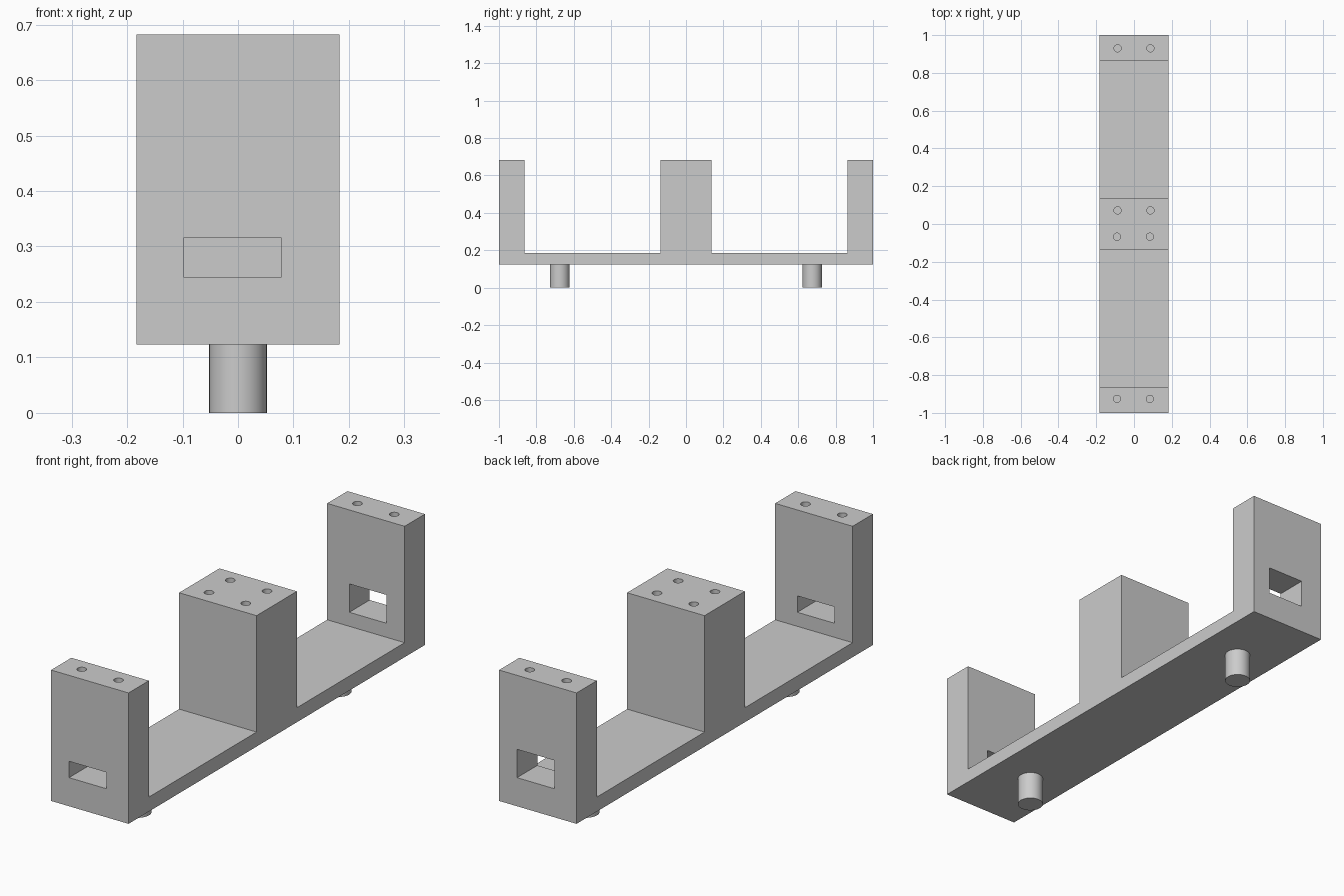
import bpy, bmesh
from math import radians
from mathutils import Matrix, Vector

cube = bpy.data.objects.get("Cube")
if cube:
    bpy.data.objects.remove(cube, do_unlink=True)

HALF_W = 0.183                      # half width of the bracket
BASE, DECK, TOP = 0.123, 0.185, 0.682
POST_IN, MID = 0.863, 0.136         # inner face of end posts, half depth of middle block

grey = bpy.data.materials.new("light grey")
grey.use_nodes = True
grey.diffuse_color = (0.6, 0.6, 0.6, 1)
grey.node_tree.nodes["Principled BSDF"].inputs["Base Color"].default_value = (0.6, 0.6, 0.6, 1)


def make_object(name, bm):
    bmesh.ops.recalc_face_normals(bm, faces=bm.faces)
    mesh = bpy.data.meshes.new(name)
    bm.to_mesh(mesh)
    bm.free()
    mesh.materials.append(grey)
    obj = bpy.data.objects.new(name, mesh)
    bpy.context.collection.objects.link(obj)
    return obj


def add_box(bm, low, high):
    low, high = Vector(low), Vector(high)
    matrix = Matrix.Translation((low + high) / 2) @ Matrix.Diagonal((high - low).to_4d())
    bmesh.ops.create_cube(bm, size=1, matrix=matrix)


def add_cylinder(bm, x, y, z0, z1, radius, sides):
    bmesh.ops.create_cone(bm, cap_ends=True, segments=sides, radius1=radius, radius2=radius,
                          depth=z1 - z0, matrix=Matrix.Translation((x, y, (z0 + z1) / 2)))


def activate(obj):
    bpy.ops.object.select_all(action='DESELECT')
    obj.select_set(True)
    bpy.context.view_layer.objects.active = obj


# Bracket body: side profile extruded across the width
half = [(MID, TOP), (MID, DECK), (POST_IN, DECK), (POST_IN, TOP), (1, TOP), (1, BASE)]
profile = half + [(-y, z) for y, z in reversed(half)]
bm = bmesh.new()
face = bm.faces.new([bm.verts.new((-HALF_W, y, z)) for y, z in profile])
side = bmesh.ops.extrude_face_region(bm, geom=[face])
bmesh.ops.translate(bm, vec=(2 * HALF_W, 0, 0),
                    verts=[v for v in side["geom"] if isinstance(v, bmesh.types.BMVert)])
body = make_object("bracket_body", bm)

# Cable slots through the end posts and screw holes in the tops
bm = bmesh.new()
add_box(bm, (-0.098, -1.05, 0.245), (0.078, -0.8, 0.315))
add_box(bm, (-0.078, 0.8, 0.245), (0.098, 1.05, 0.366))
for y, shift in ((-0.926, -0.003), (-0.067, -0.003), (0.072, 0), (0.93, 0)):
    for x in (-0.087, 0.087):
        add_cylinder(bm, x + shift, y, TOP - 0.25, TOP + 0.05, 0.019, 32)
cutter = make_object("hole_cutter", bm)
cutter.hide_render = True

cut = body.modifiers.new("holes", 'BOOLEAN')
cut.operation = 'DIFFERENCE'
cut.solver = 'EXACT'
cut.object = cutter
activate(body)
bpy.ops.object.modifier_apply(modifier=cut.name)
bpy.data.objects.remove(cutter, do_unlink=True)
bpy.ops.object.shade_smooth_by_angle(angle=radians(30))

# Round mounting pegs underneath
for name, y in (("front_peg", -0.675), ("back_peg", 0.675)):
    bm = bmesh.new()
    add_cylinder(bm, 0, y, 0, BASE + 0.01, 0.052, 48)
    activate(make_object(name, bm))
    bpy.ops.object.shade_smooth_by_angle(angle=radians(30))
